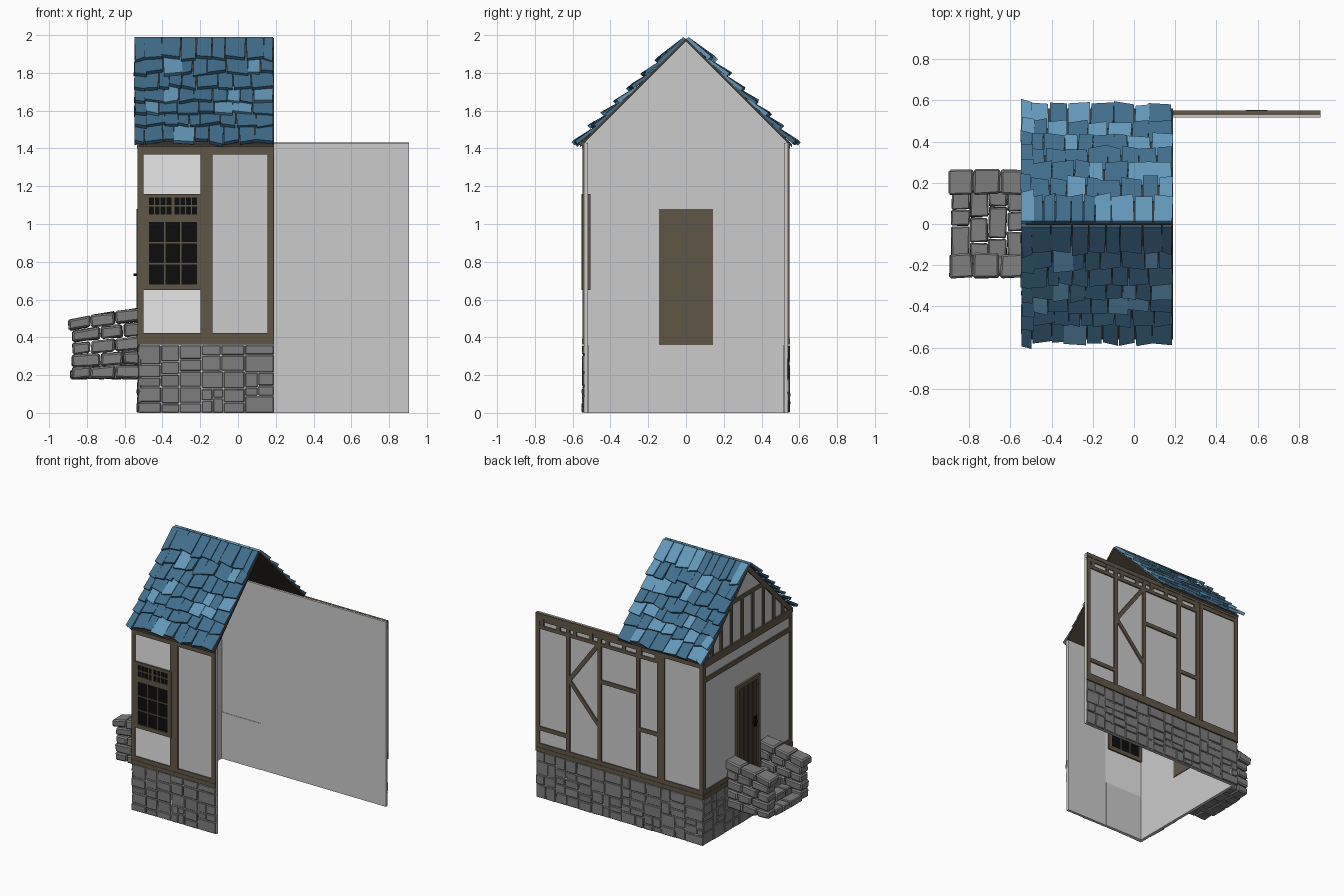
import bpy, bmesh, random
from math import sqrt
from mathutils import Vector

random.seed(7)
if "Cube" in bpy.data.objects:
    bpy.data.objects.remove(bpy.data.objects["Cube"])


def material(name, r, g, b):
    m = bpy.data.materials.new(name)
    m.use_nodes = True
    m.diffuse_color = (r, g, b, 1)
    m.node_tree.nodes["Principled BSDF"].inputs["Base Color"].default_value = (r, g, b, 1)
    return m


PLASTER = material("plaster", .6, .6, .6)
LIGHT = material("light plaster", .8, .8, .8)
TIMBER = material("timber", .12, .094, .064)
DARK = material("dark timber", .06, .046, .032)
STONE = material("stone", .21, .21, .21)
BLACK = material("black", .004, .004, .004)
BLUE = material("slate blue", .053, .155, .26)
PALE = material("pale slate blue", .125, .315, .49)


class Part:
    """Collects simple solids into one named object."""

    def __init__(self, name, *mats):
        self.name, self.mats, self.bm = name, mats, bmesh.new()

    def hexa(self, pts, mat=0):
        # eight corners: four of one end, then four of the other
        v = [self.bm.verts.new(p) for p in pts]
        for q in ("0123", "7654", "0451", "1562", "2673", "3740"):
            self.bm.faces.new([v[int(i)] for i in q]).material_index = mat

    def box(self, x, y, z, mat=0, jitter=0):
        j = lambda: random.uniform(-jitter, jitter)
        self.hexa([(a + j(), b + j(), c + j()) for c in z for a, b in
                   ((x[0], y[0]), (x[0], y[1]), (x[1], y[1]), (x[1], y[0]))], mat)

    def prism(self, outline, x):
        # extrude a (y, z) outline along x
        a, b = ([self.bm.verts.new((k, *p)) for p in outline] for k in x)
        self.bm.faces.new(a)
        self.bm.faces.new(b[::-1])
        for i in range(len(a)):
            self.bm.faces.new((a[i - 1], a[i], b[i], b[i - 1]))

    def done(self, bevel=0):
        bmesh.ops.recalc_face_normals(self.bm, faces=self.bm.faces[:])
        me = bpy.data.meshes.new(self.name)
        self.bm.to_mesh(me)
        self.bm.free()
        for m in self.mats:
            me.materials.append(m)
        ob = bpy.data.objects.new(self.name, me)
        bpy.context.collection.objects.link(ob)
        if bevel:
            mod = ob.modifiers.new("worn edges", "BEVEL")
            mod.width, mod.segments = bevel, 1


# Wall-plane mappings: (along, height, outward depth) to space
FRONT = lambda u, w, d: (u, -.538 - d, w)
BACK = lambda u, w, d: (u, .538 + d, w)
GABLE = lambda u, w, d: (-.522 - d, u, w)


def beam(part, wall, a, b, width=.03, depth=.01):
    a, b = Vector(a), Vector(b)
    n = (b - a).normalized().orthogonal() * width / 2
    ring = (a - n, a + n, b + n, b - n)
    part.hexa([wall(p.x, p.y, d) for d in (-.008, depth) for p in ring])


def split(u0, u1, w0, w1):
    # random ashlar: cut a rectangle until the stones are small
    du, dw = u1 - u0, w1 - w0
    if du < .16 and dw < .11 or du * dw < .006:
        return [(u0, u1, w0, w1)]
    t = random.uniform(.35, .65)
    if du > dw * random.uniform(.8, 1.6):
        m = u0 + du * t
        return split(u0, m, w0, w1) + split(m, u1, w0, w1)
    m = w0 + dw * t
    return split(u0, u1, w0, m) + split(u0, u1, m, w1)


# Plaster walls
p = Part("back_wall", PLASTER)
p.box((-.522, .905), (.518, .538), (0, 1.43))
p.box((-.5, -.17), (.515, .52), (0, .36))
p.done()
p = Part("front_wall", PLASTER, LIGHT)
p.box((-.165, .19), (-.538, -.518), (0, 1.43))
p.box((-.522, -.165), (-.538, -.518), (0, 1.43), 1)
p.box((-.5, -.17), (-.52, -.515), (0, .36))
p.done()
p = Part("gable_wall", PLASTER)
p.prism([(-.538, 0), (.538, 0), (.538, 1.43), (0, 1.968), (-.538, 1.43)], (-.522, -.5))
p.done()

# Stone plinth
for name, wall, ends in (("front", FRONT, (-.53, .19)), ("back", BACK, (-.53, .905)),
                         ("gable", GABLE, (-.545, .545))):
    p = Part(name + "_plinth", STONE)
    for u0, u1, w0, w1 in split(*ends, 0, .36):
        deep, g = random.uniform(.004, .012), .002
        j = lambda: random.uniform(-.003, .003)
        ring = ((u0 + g, w0 + g), (u0 + g, w1 - g), (u1 - g, w1 - g), (u1 - g, w0 + g))
        p.hexa([wall(u, w, -.01) for u, w in ring] +
               [wall(u, w, deep + j()) for u, w in ring])
    p.done(.004)

# Timber framing shared by the walls
for name, wall, (u0, u1), posts in (
        ("front", FRONT, (-.53, .19), (-.515, -.182, -.15, .172)),
        ("back", BACK, (-.53, .905), (-.515, -.182, -.15, .03, .36, .63, .888)),
        ("gable", GABLE, (-.545, .545), (-.53, .53))):
    p = Part(name + "_timbers", TIMBER)
    for w, d in ((.377, .012), (.408, .009), (1.385, .008), (1.415, .012)):
        beam(p, wall, (u0, w), (u1, w), .032, d)
    for u in posts:
        beam(p, wall, (u, .42), (u, 1.4), .031)
    if name == "back":
        beam(p, wall, (-.15, 1.325), (.89, 1.325), .026)
        for i in range(8):
            u = -.13 + i * .14
            beam(p, wall, (u, 1.32), (u, 1.4), .028)
        for a, b in (((.63, .54), (.89, .54)), ((.37, 1.32), (.62, .98)),
                     ((.62, .98), (.37, .7)), ((.03, 1.04), (.36, 1.04)),
                     ((-.15, .76), (.03, .76))):
            beam(p, wall, a, b)
    if name == "gable":
        beam(p, wall, (u0, 1.275), (u1, 1.275), .035)
        beam(p, wall, (-.21, 1.75), (.21, 1.75))
        for s in (-1, 1):
            beam(p, wall, (s * .53, 1.42), (0, 1.95), .035)
            for u in (.065, .195, .32, .43):
                beam(p, wall, (s * u, 1.42), (s * u, min(1.75, 1.95 - u)), .026)
    p.done()

# Window: glass slab with frame bars on both faces
p = Part("window_glass", BLACK)
p.box((-.49, -.2), (-.545, -.511), (.67, 1.15))
p.done()
p = Part("window_frame", TIMBER)
bars = [(-.502, -.472, .65, 1.16), (-.217, -.187, .65, 1.16), (-.502, -.187, .65, .68),
        (-.502, -.187, 1.01, 1.05), (-.502, -.187, 1.14, 1.16), (-.353, -.336, 1.05, 1.14)]
bars += [(x - .004, x + .004, .68, 1.01) for x in (-.388, -.302)]
bars += [(-.475, -.215, z - .004, z + .004) for z in (.79, .9, 1.096)]
bars += [(c + k * .031 - .003, c + k * .031 + .003, 1.05, 1.14)
         for c in (-.412, -.277) for k in (-1, 0, 1)]
for x0, x1, z0, z1 in bars:
    p.box((x0, x1), (-.552, -.506), (z0, z1))
p.done()

# Door with frame, planks and handle
p = Part("door", TIMBER, DARK)
p.box((-.528, -.494), (-.143, .143), (.36, 1.08))
for i in range(4):
    y = -.11 + i * .055
    p.box((-.532, -.52), (y + .001, y + .053), (.37, 1.05), 1)
for s in (-1, 1):
    p.box((-.538, -.51), (s * .113, s * .143), (.36, 1.08))
p.box((-.538, -.51), (-.143, .143), (1.05, 1.08))
p.done()
p = Part("door_handle", BLACK)
p.box((-.537, -.53), (-.1, -.075), (.69, .77))
p.box((-.552, -.535), (-.095, -.05), (.725, .738))
p.done()

# Stone stairs: parapets of tilted courses, steps between
p = Part("stair_parapets", STONE)
for s in (-1, 1):
    for row in range(5):
        cuts = [-.9 + .02 * (row < 4), -.78 + .05 * (row % 2), -.65 + .04 * (row % 2), -.515]
        for x0, x1 in zip(cuts, cuts[1:]):
            top = lambda x, k: .18 + k / 5 * (.38 + (-.53 - x) * -.17)
            y0, y1 = (.145, .262) if row == 4 else (.155, .25)
            j = lambda: random.uniform(-.006, .006)
            p.hexa([(x + j(), s * y + j(), top(x, row + f) + j()) for f in (.04, .95)
                    for x, y in ((x0 + .003, y0), (x0 + .003, y1), (x1 - .003, y1), (x1 - .003, y0))])
p.done(.009)
p = Part("stair_steps", STONE)
for i in range(4):
    x = -.885 + i * .09
    cuts = [-.16, random.uniform(-.1, 0), random.uniform(.03, .1), .16]
    for y0, y1 in zip(cuts, cuts[1:]):
        p.box((x, x + .087), (y0 + .002, y1 - .002), (.18, .225 + i * .045), 0, .004)
p.done(.006)

# Roof deck
p = Part("roof_deck", DARK)
p.prism([(-.56, 1.407), (0, 1.967), (.56, 1.407), (.56, 1.424), (0, 1.984), (-.56, 1.424)],
        (-.525, .19))
p.done()

# Roof tiles: overlapping rows, each tile kicked up at its lower end
rows = [0, .12, .2, .275, .345, .41, .475, .56]
for side, s in (("front", -1), ("back", 1)):
    p = Part(side + "_roof_tiles", BLUE, PALE)

    def tile(x0, x1, y0, y1, lift, mat):
        # a point at run y, raised h square to the slope
        at = lambda x, y, h: (x, s * max(0, y + h / sqrt(2)), 1.975 - y + h / sqrt(2))
        a, b = random.uniform(-.009, .009), random.uniform(-.006, .006)
        low = lift + random.uniform(-.004, .006)
        upper = .02 if y0 <= 0 else .012
        p.hexa([at(x0, y0, 0), at(x1, y0, 0), at(x1 + b, y1 + a, low - .022), at(x0 + b, y1 - a, low - .022),
                at(x0, y0, upper), at(x1, y0, upper), at(x1 + b, y1 + a, low), at(x0 + b, y1 - a, low)], mat)

    for y0, y1 in zip(rows, rows[1:]):
        x = -.5
        while x < .185:
            w = random.uniform(.055, .12)
            end = x + w if x + w < .15 else .187
            tile(x + .002, end - .002, max(0, y0 - .02), y1 + random.uniform(-.012, .006),
                 random.uniform(.03, .038), int(random.random() < .2))
            x = end
        # heavier verge tile at the gable edge
        tile(-.548, -.492 + random.uniform(-.008, .008), max(0, y0 - .02), y1 + .008,
             .044, int(random.random() < .35))
    p.done()
